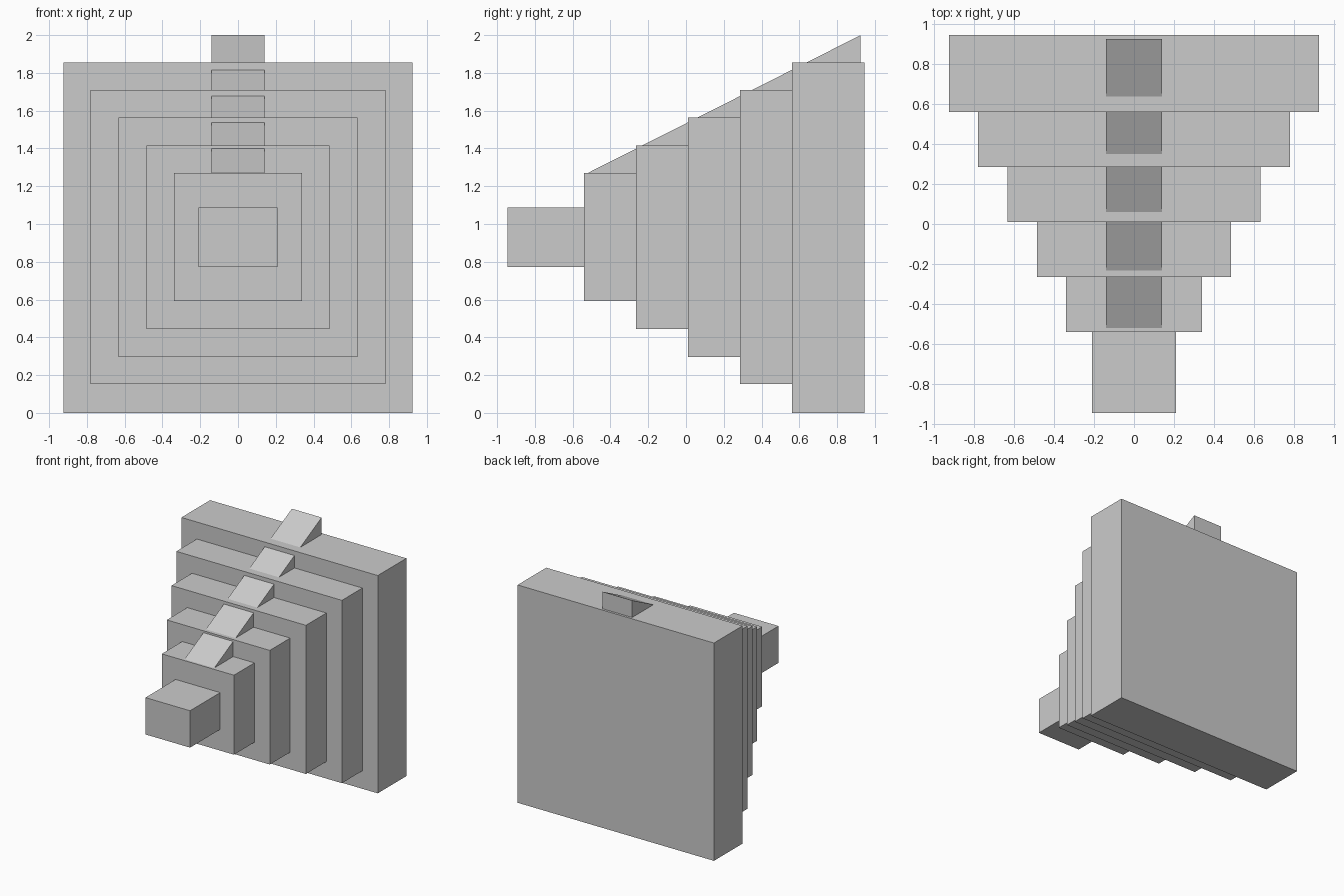
import bpy

if "Cube" in bpy.data.objects:
    bpy.data.objects.remove(bpy.data.objects["Cube"])

grey = bpy.data.materials.new("plain_grey")
grey.diffuse_color = (0.6, 0.6, 0.6, 1)
grey.use_nodes = True
grey.node_tree.nodes["Principled BSDF"].inputs["Base Color"].default_value = grey.diffuse_color


def prism(name, half_width, profile):
    """Extrude a (y, z) profile symmetrically across x."""
    n = len(profile)
    verts = [(x, y, z) for x in (-half_width, half_width) for y, z in profile]
    faces = [tuple(reversed(range(n))), tuple(range(n, 2 * n))]
    faces += [(i, (i + 1) % n, n + (i + 1) % n, n + i) for i in range(n)]
    mesh = bpy.data.meshes.new(name)
    mesh.from_pydata(verts, [], faces)
    mesh.materials.append(grey)
    obj = bpy.data.objects.new(name, mesh)
    bpy.context.collection.objects.link(obj)
    return obj


# Stepped slabs from back to front: half width, front y, bottom z, top z
tiers = [
    (0.925, 0.56, 0.0, 1.855),
    (0.78, 0.285, 0.153, 1.71),
    (0.633, 0.01, 0.297, 1.563),
    (0.485, -0.265, 0.443, 1.415),
    (0.34, -0.54, 0.593, 1.27),
    (0.21, -0.945, 0.773, 1.087),
]
back = 0.945
for i, (half, front, low, high) in enumerate(tiers):
    name = "front_block" if i == len(tiers) - 1 else f"slab_{i + 1}"
    prism(name, half, [(front, low), (back, low), (back, high), (front, high)])
    back = front

# Sloped ridge that rises through the tops of the slabs
prism("sloped_ridge", 0.14, [(-0.52, 1.27), (0.925, 1.27), (0.925, 2.0)])
